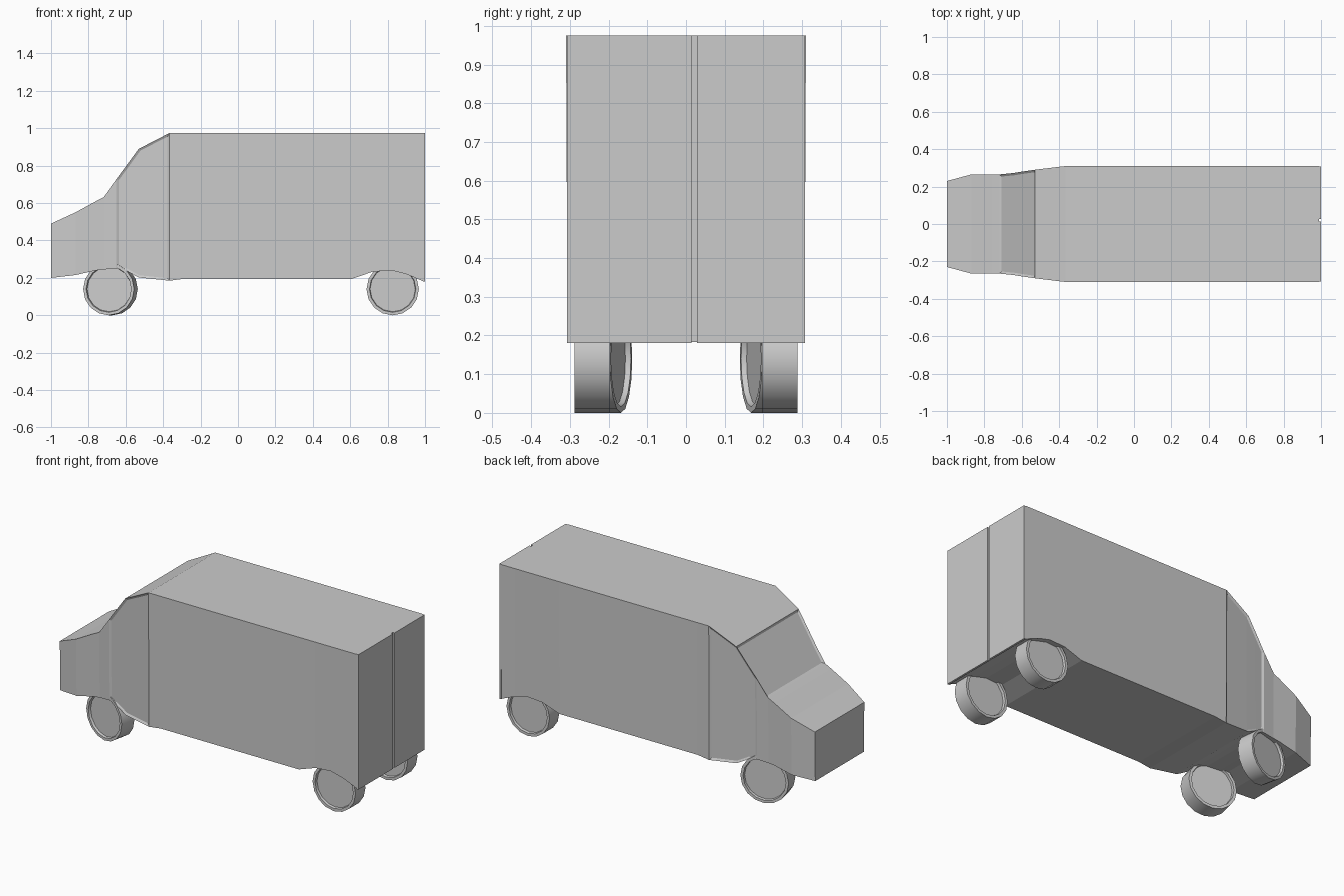
import bpy, bmesh, math
from mathutils import Matrix

if "Cube" in bpy.data.objects:
    bpy.data.objects.remove(bpy.data.objects["Cube"])


def finish(bm, name):
    bmesh.ops.recalc_face_normals(bm, faces=bm.faces[:])
    mesh = bpy.data.meshes.new(name)
    bm.to_mesh(mesh)
    bm.free()
    obj = bpy.data.objects.new(name, mesh)
    bpy.context.collection.objects.link(obj)
    return obj


# Body sections: x, half width, bottom z, top z
BACK = 0.988
STATIONS = [
    (-1.00, 0.23, 0.20, 0.49), (-0.87, 0.265, 0.215, 0.55),
    (-0.76, 0.265, 0.24, 0.61), (-0.72, 0.265, 0.245, 0.63),
    (-0.65, 0.272, 0.25, 0.726), (-0.60, 0.28, 0.24, 0.794),
    (-0.53, 0.29, 0.202, 0.89), (-0.365, 0.31, 0.185, 0.975),
    (-0.29, 0.31, 0.195, 0.975), (0.61, 0.31, 0.195, 0.975),
    (0.72, 0.31, 0.233, 0.975), (0.82, 0.31, 0.24, 0.975),
    (0.90, 0.31, 0.22, 0.975), (BACK, 0.31, 0.183, 0.975)]


def build_body():
    bm = bmesh.new()
    rings = [[bm.verts.new(p) for p in ((x, -w + .004, b), (x, w - .004, b), (x, w, t), (x, -w, t))]
             for x, w, b, t in STATIONS]
    right, left, screen = [], [], []
    for i, (a, b) in enumerate(zip(rings, rings[1:])):
        quads = [bm.faces.new((a[k], a[(k + 1) % 4], b[(k + 1) % 4], b[k])) for k in range(4)]
        if 4 <= i <= 6:
            left.append(quads[1])
            right.append(quads[3])
        if 3 <= i <= 5:
            screen.append(quads[2])
    bm.faces.new(rings[0])
    bm.faces.new(rings[-1])
    bmesh.ops.recalc_face_normals(bm, faces=bm.faces[:])
    # Recessed cab doors and windscreen
    for panel in (right, left, screen):
        bmesh.ops.inset_region(bm, faces=panel, thickness=0.012, depth=-0.007, use_even_offset=True)
    return finish(bm, "van_body")


# Two rear doors, leaving a narrow gap between them
def rear_door(name, y0, y1):
    bm = bmesh.new()
    bmesh.ops.create_cube(bm, size=1)
    for v in bm.verts:
        v.co = (BACK if v.co.x < 0 else 1.0,
                y0 if v.co.y < 0 else y1,
                0.181 if v.co.z < 0 else 0.975)
    finish(bm, name)


# Wheel with a recessed disc on both sides
def wheel(name, x, y, turn):
    bm = bmesh.new()
    bmesh.ops.create_cone(bm, cap_ends=True, segments=16, radius1=0.14, radius2=0.14, depth=0.092)
    for cap in [f for f in bm.faces if len(f.verts) > 4]:
        bmesh.ops.inset_region(bm, faces=[cap], thickness=0.016, depth=0)
        bmesh.ops.inset_region(bm, faces=[cap], thickness=0.003, depth=-0.014)
    bm.transform(Matrix.Rotation(turn, 4, 'Z') @ Matrix.Rotation(math.pi / 2, 4, 'X'))
    obj = finish(bm, name)
    obj.location = (x, y, 0.14)
    bpy.ops.object.select_all(action='DESELECT')
    obj.select_set(True)
    bpy.context.view_layer.objects.active = obj
    bpy.ops.object.shade_smooth_by_angle(angle=math.radians(30))


build_body()
rear_door("rear_door_right", -0.308, 0.014)
rear_door("rear_door_left", 0.028, 0.308)
for side, label in ((-1, "right"), (1, "left")):
    wheel("front_wheel_" + label, -0.682, side * 0.213, side * math.radians(12))
    wheel("rear_wheel_" + label, 0.827, side * 0.242, 0)
